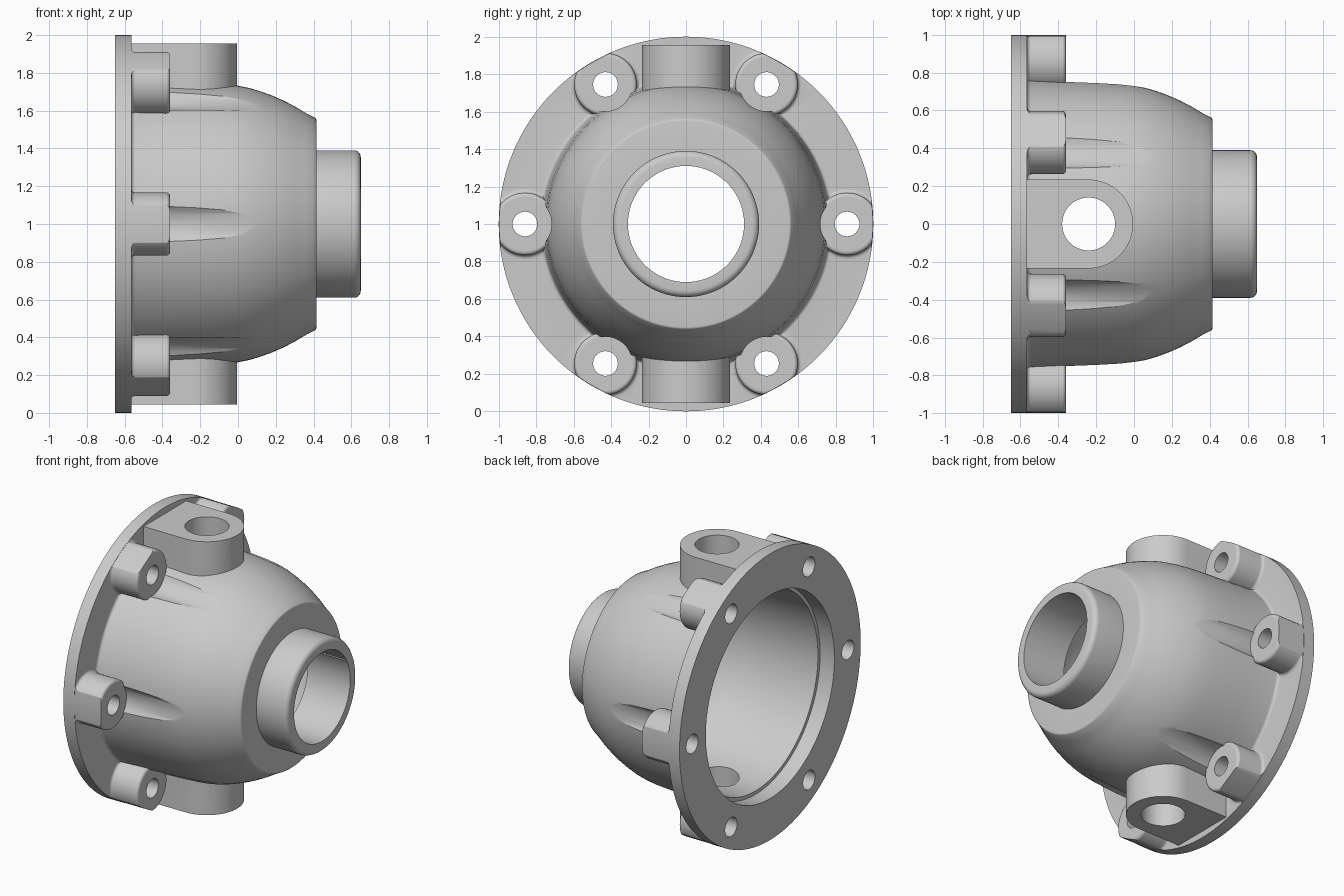
import bpy, bmesh
from math import sin, cos, pi, radians

if "Cube" in bpy.data.objects:
    bpy.data.objects.remove(bpy.data.objects["Cube"])

grey = bpy.data.materials.new("cast grey")
grey.use_nodes = True
colour = (0.6, 0.6, 0.6, 1)
grey.diffuse_color = colour
grey.node_tree.nodes["Principled BSDF"].inputs["Base Color"].default_value = colour


def finish(name, bm):
    bmesh.ops.recalc_face_normals(bm, faces=bm.faces)
    mesh = bpy.data.meshes.new(name)
    bm.to_mesh(mesh)
    bm.free()
    mesh.materials.append(grey)
    obj = bpy.data.objects.new(name, mesh)
    bpy.context.collection.objects.link(obj)
    return obj


def lathe(name, profile, y=0, z=1, segments=128):
    """Solid turned about an axis parallel to x; profile holds (x, radius)."""
    bm = bmesh.new()
    angles = [2 * pi * i / segments for i in range(segments)]
    rings = [[bm.verts.new((x, y + r * cos(a), z + r * sin(a))) for a in angles]
             for x, r in profile]
    for low, high in zip(rings, rings[1:]):
        for i in range(segments):
            j = (i + 1) % segments
            bm.faces.new((low[i], low[j], high[j], high[i]))
    bm.faces.new(rings[0])
    bm.faces.new(rings[-1])
    return finish(name, bm)


def prism(name, outline, bottom, top):
    bm = bmesh.new()
    face = bm.faces.new([bm.verts.new((x, y, bottom)) for x, y in outline])
    lifted = bmesh.ops.extrude_face_region(bm, geom=[face])["geom"]
    bmesh.ops.translate(bm, vec=(0, 0, top - bottom),
                        verts=[v for v in lifted if isinstance(v, bmesh.types.BMVert)])
    return finish(name, bm)


def arc(x, r, size, start, end, steps=5):
    """Points of a small rounding in a turned profile."""
    turns = [radians(start + (end - start) * i / steps) for i in range(steps + 1)]
    return [(x + size * cos(t), r + size * sin(t)) for t in turns]


def combine(target, tool, operation):
    mod = target.modifiers.new(operation, 'BOOLEAN')
    mod.operation = operation
    mod.solver = 'EXACT'
    mod.object = tool
    bpy.context.view_layer.objects.active = target
    bpy.ops.object.modifier_apply(modifier=mod.name)
    bpy.data.objects.remove(tool)


BACK, FLANGE, BOSS_TOP, NOSE = -0.65, -0.565, -0.36, 0.65
EAR_X, EAR_R, EAR_HOLE = -0.24, 0.235, 0.14
bolts = [(0.86 * cos(k * pi / 3), 1 + 0.86 * sin(k * pi / 3)) for k in range(6)]

# Flange, domed shell and nose tube
housing = lathe("bell_housing", [(BACK, 1), (FLANGE, 1)]
                + arc(FLANGE + 0.02, 0.787, 0.02, 180, 270)
                + [(-0.36, 0.757), (-0.2, 0.75), (-0.08, 0.742), (0, 0.732), (0.06, 0.72),
                   (0.12, 0.702), (0.18, 0.68), (0.24, 0.654), (0.3, 0.623), (0.36, 0.587)]
                + arc(0.4, 0.55, 0.015, 50, 0, 3)
                + [(0.415, 0.39)] + arc(NOSE - 0.035, 0.355, 0.035, 90, 0)
                + [(NOSE, 0.2)])

# Bolt bosses, trimmed flush with the flange rim
for y, z in bolts:
    boss = lathe("bolt_boss", [(FLANGE - 0.04, 0.187)]
                 + arc(FLANGE + 0.02, 0.187, 0.02, 180, 270)
                 + arc(BOSS_TOP - 0.02, 0.147, 0.02, 90, 0), y, z, 48)
    combine(boss, lathe("rim_trim", [(-0.7, 0.998), (0, 0.998)]), 'INTERSECT')
    combine(housing, boss, 'UNION')

# Top and bottom ears with a round end
round_end = [(EAR_X + EAR_R * cos(t), EAR_R * sin(t))
             for t in (-pi / 2 + pi * i / 32 for i in range(33))]
outline = [(FLANGE - 0.03, -EAR_R)] + round_end + [(FLANGE - 0.03, EAR_R)]
for bottom, top in ((0.045, 0.5), (1.5, 1.955)):
    combine(housing, prism("ear", outline, bottom, top), 'UNION')

# Tool clearance grooves and bolt holes
for y, z in bolts:
    groove = lathe("groove_cutter", [(BOSS_TOP, 0.143), (0.3, 0.143)], y, z, 48)
    combine(housing, groove, 'DIFFERENCE')
    hole = lathe("bolt_cutter", [(-0.8, 0.066), (0, 0.066)], y, z, 32)
    combine(housing, hole, 'DIFFERENCE')

# Hollow inside with a stepped mouth and a nose bore
cavity = lathe("cavity_cutter", [
    (-0.8, 0.71), (-0.54, 0.71), (-0.54, 0.685), (-0.2, 0.675), (-0.05, 0.665),
    (0.05, 0.648), (0.13, 0.62), (0.2, 0.585), (0.26, 0.545), (0.32, 0.495),
    (0.32, 0.31), (0.8, 0.31)])
combine(housing, cavity, 'DIFFERENCE')

# Vertical hole through both ears
ring = [(EAR_X + EAR_HOLE * cos(t), EAR_HOLE * sin(t))
        for t in (2 * pi * i / 48 for i in range(48))]
combine(housing, prism("ear_cutter", ring, -0.2, 2.2), 'DIFFERENCE')

bpy.ops.object.select_all(action='DESELECT')
housing.select_set(True)
bpy.context.view_layer.objects.active = housing
bpy.ops.object.shade_smooth_by_angle(angle=radians(30))
